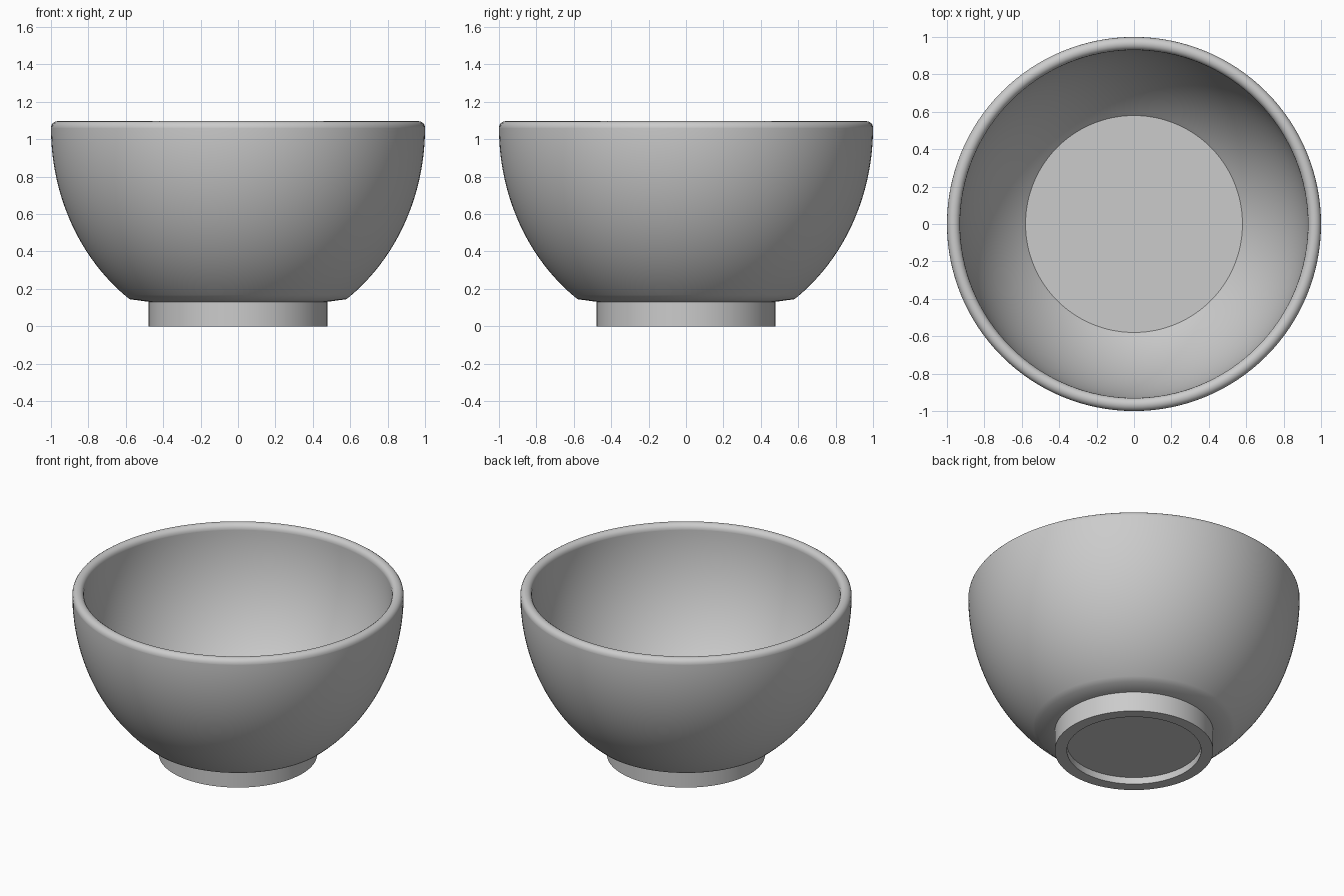
import bpy, bmesh, math

if "Cube" in bpy.data.objects:
    bpy.data.objects.remove(bpy.data.objects["Cube"])

SEGMENTS = 128


def lathe(name, profile):
    """Spin an (r, z) profile around the z axis into a smooth object."""
    bm = bmesh.new()
    verts = [bm.verts.new((r, 0, z)) for r, z in profile]
    edges = [bm.edges.new(pair) for pair in zip(verts, verts[1:])]
    bmesh.ops.spin(bm, geom=verts + edges, cent=(0, 0, 0), axis=(0, 0, 1),
                   angle=2 * math.pi, steps=SEGMENTS, use_duplicate=False)
    bmesh.ops.remove_doubles(bm, verts=bm.verts, dist=1e-5)
    bmesh.ops.recalc_face_normals(bm, faces=bm.faces)
    mesh = bpy.data.meshes.new(name)
    bm.to_mesh(mesh)
    bm.free()
    obj = bpy.data.objects.new(name, mesh)
    bpy.context.collection.objects.link(obj)
    bpy.ops.object.select_all(action='DESELECT')
    obj.select_set(True)
    bpy.context.view_layer.objects.active = obj
    bpy.ops.object.shade_smooth_by_angle(angle=math.radians(35))
    return obj


def wall(r_low, z_low, r_high, z_high, steps=28):
    """Elliptical bowl wall, vertical at the top, from low to high."""
    depth = (z_high - z_low) / math.sqrt(1 - (r_low / r_high) ** 2)
    start = math.acos(r_low / r_high)
    angles = [start * (1 - i / steps) for i in range(steps + 1)]
    return [(r_high * math.cos(a), z_high - depth * math.sin(a)) for a in angles]


def corner(cx, cz, radius, a0, a1, steps=8):
    """Rounded rim corner, angles in degrees."""
    angles = [math.radians(a0 + (a1 - a0) * i / steps) for i in range(steps + 1)]
    return [(cx + radius * math.cos(a), cz + radius * math.sin(a)) for a in angles]


# Bowl: underside, outer wall, rounded rim, inner wall, flat floor
bowl = [(0, 0.13), (0.47, 0.13)]
bowl += wall(0.58, 0.145, 1.0, 1.06)
bowl += corner(0.965, 1.062, 0.035, 0, 180)
bowl += wall(0.58, 0.235, 0.93, 1.06)[::-1]
bowl += [(0, 0.235)]
lathe("bowl", bowl)

# Foot ring with a shallow recess underneath
lathe("foot_ring", [(0, 0.045), (0.405, 0.045), (0.405, 0), (0.478, 0),
                    (0.478, 0.135), (0, 0.135)])
